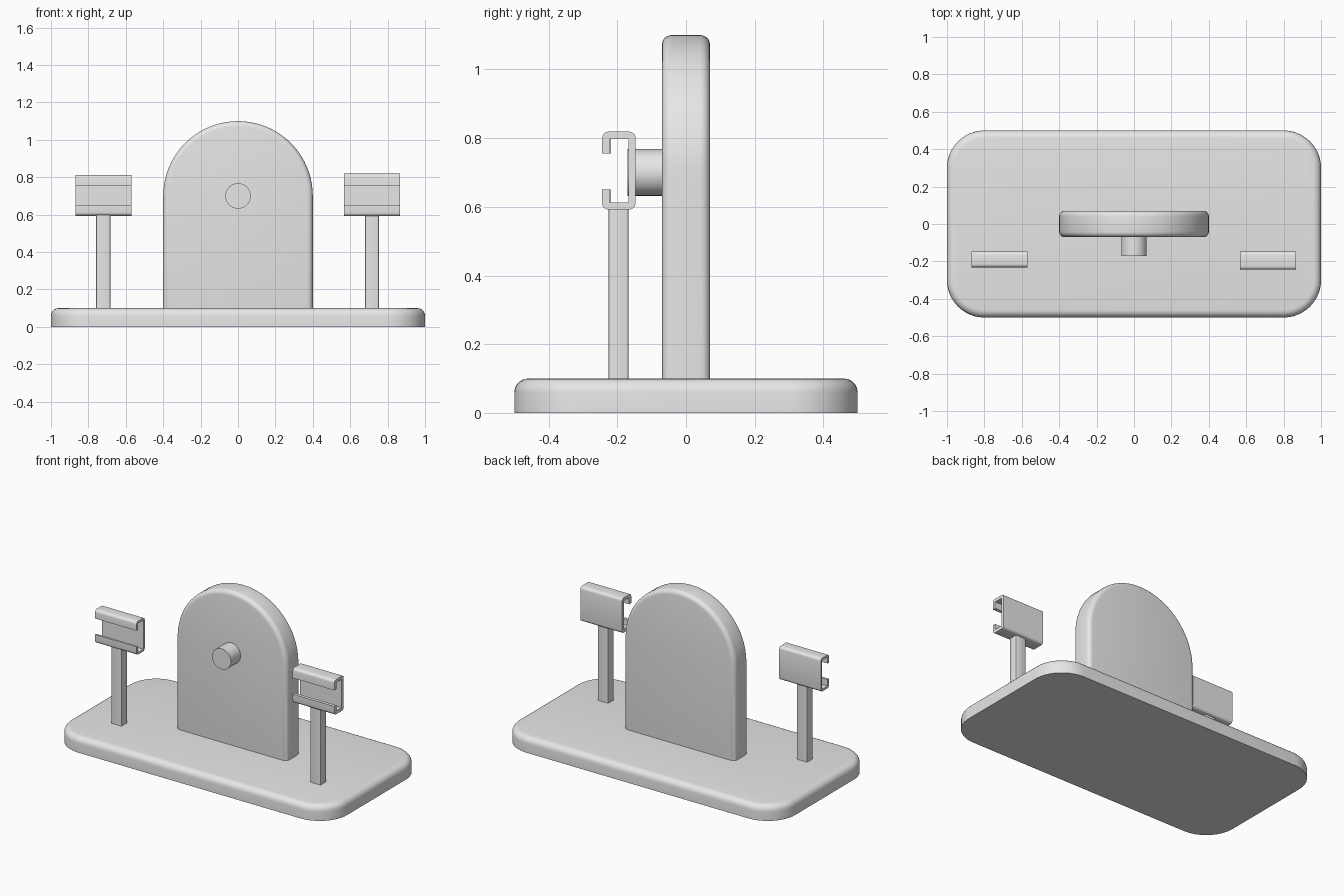
import bpy, bmesh, math
from mathutils import Vector

if "Cube" in bpy.data.objects:
    bpy.data.objects.remove(bpy.data.objects["Cube"])

grey = bpy.data.materials.new("light grey")
grey.diffuse_color = (0.8, 0.8, 0.8, 1)
grey.use_nodes = True
grey.node_tree.nodes["Principled BSDF"].inputs["Base Color"].default_value = grey.diffuse_color

# Placement of a 2D outline (u, v) at depth d for each extrusion axis
PLACE = {
    "x": lambda u, v, d: Vector((d, u, v)),
    "y": lambda u, v, d: Vector((u, d, v)),
    "z": lambda u, v, d: Vector((u, v, d)),
}


def arc(cx, cy, r, start, end, steps):
    """Points on an arc, angles in degrees."""
    out = []
    for i in range(steps + 1):
        a = math.radians(start + (end - start) * i / steps)
        out.append((cx + r * math.cos(a), cy + r * math.sin(a)))
    return out


def prism(name, outline, axis, lo, hi, radius=0, pick=None, segments=5):
    """Extrude an outline along an axis and round the edges chosen by pick."""
    bm = bmesh.new()
    place = PLACE[axis]
    rings = [[bm.verts.new(place(u, v, d)) for u, v in outline] for d in (lo, hi)]
    n = len(outline)
    for ring in rings:
        bm.faces.new(ring)
    for i in range(n):
        j = (i + 1) % n
        bm.faces.new((rings[0][i], rings[0][j], rings[1][j], rings[1][i]))
    bmesh.ops.recalc_face_normals(bm, faces=bm.faces)
    if radius:
        edges = [e for e in bm.edges if pick(e.verts[0].co, e.verts[1].co)]
        bmesh.ops.bevel(bm, geom=edges, offset=radius, segments=segments,
                        profile=0.5, affect="EDGES", clamp_overlap=True)
    bmesh.ops.recalc_face_normals(bm, faces=bm.faces)
    mesh = bpy.data.meshes.new(name)
    bm.to_mesh(mesh)
    bm.free()
    mesh.materials.append(grey)
    obj = bpy.data.objects.new(name, mesh)
    bpy.context.collection.objects.link(obj)
    bpy.ops.object.select_all(action="DESELECT")
    obj.select_set(True)
    bpy.context.view_layer.objects.active = obj
    bpy.ops.object.shade_smooth_by_angle(angle=math.radians(30))
    return obj


def rect(u0, u1, v0, v1):
    return [(u0, v0), (u1, v0), (u1, v1), (u0, v1)]


# Base plate with round corners and a soft top rim
base_outline = (arc(0.8, 0.3, 0.2, 0, 90, 12) + arc(-0.8, 0.3, 0.2, 90, 180, 12)
                + arc(-0.8, -0.3, 0.2, 180, 270, 12) + arc(0.8, -0.3, 0.2, 270, 360, 12))
prism("base_plate", base_outline, "z", 0, 0.1, 0.04,
      lambda a, b: min(a.z, b.z) > 0.09)

# Upright arched panel, its foot sunk into the base
panel_outline = [(-0.4, 0.04), (0.4, 0.04)] + arc(0, 0.7, 0.4, 0, 180, 40)
prism("arched_panel", panel_outline, "y", -0.07, 0.07, 0.028,
      lambda a, b: abs(a.y - b.y) < 0.01)

# Round peg on the front of the panel
prism("peg", arc(0, 0.7, 0.068, 0, 360, 40)[:-1], "y", -0.17, -0.06)


# C-shaped channel: wall at the back, lips turned in at the front
def channel(name, x0, x1, y0, y1, z0, z1, t):
    lip_low, lip_high = 0.65, 0.755
    outline = [(y0, z0), (y1, z0), (y1, z1), (y0, z1), (y0, lip_high),
               (y0 + t, lip_high), (y0 + t, z1 - t), (y1 - t, z1 - t),
               (y1 - t, z0 + t), (y0 + t, z0 + t), (y0 + t, lip_low), (y0, lip_low)]

    def outer_corner(a, b):
        return (abs(a.x - b.x) > 0.1
                and min(abs(a.y - y0), abs(a.y - y1)) < 1e-4
                and min(abs(a.z - z0), abs(a.z - z1)) < 1e-4)

    prism(name, outline, "x", x0, x1, 0.018, outer_corner, 4)


channel("left_channel", -0.87, -0.57, -0.232, -0.147, 0.594, 0.812, 0.014)
channel("right_channel", 0.566, 0.866, -0.244, -0.147, 0.592, 0.819, 0.021)

# Posts carrying the channels
for name, x0 in (("left_post", -0.758), ("right_post", 0.679)):
    prism(name, rect(x0, x0 + 0.075, -0.226, -0.167), "z", 0.09, 0.6, 0.006,
          lambda a, b: abs(a.z - b.z) > 0.1, 2)
